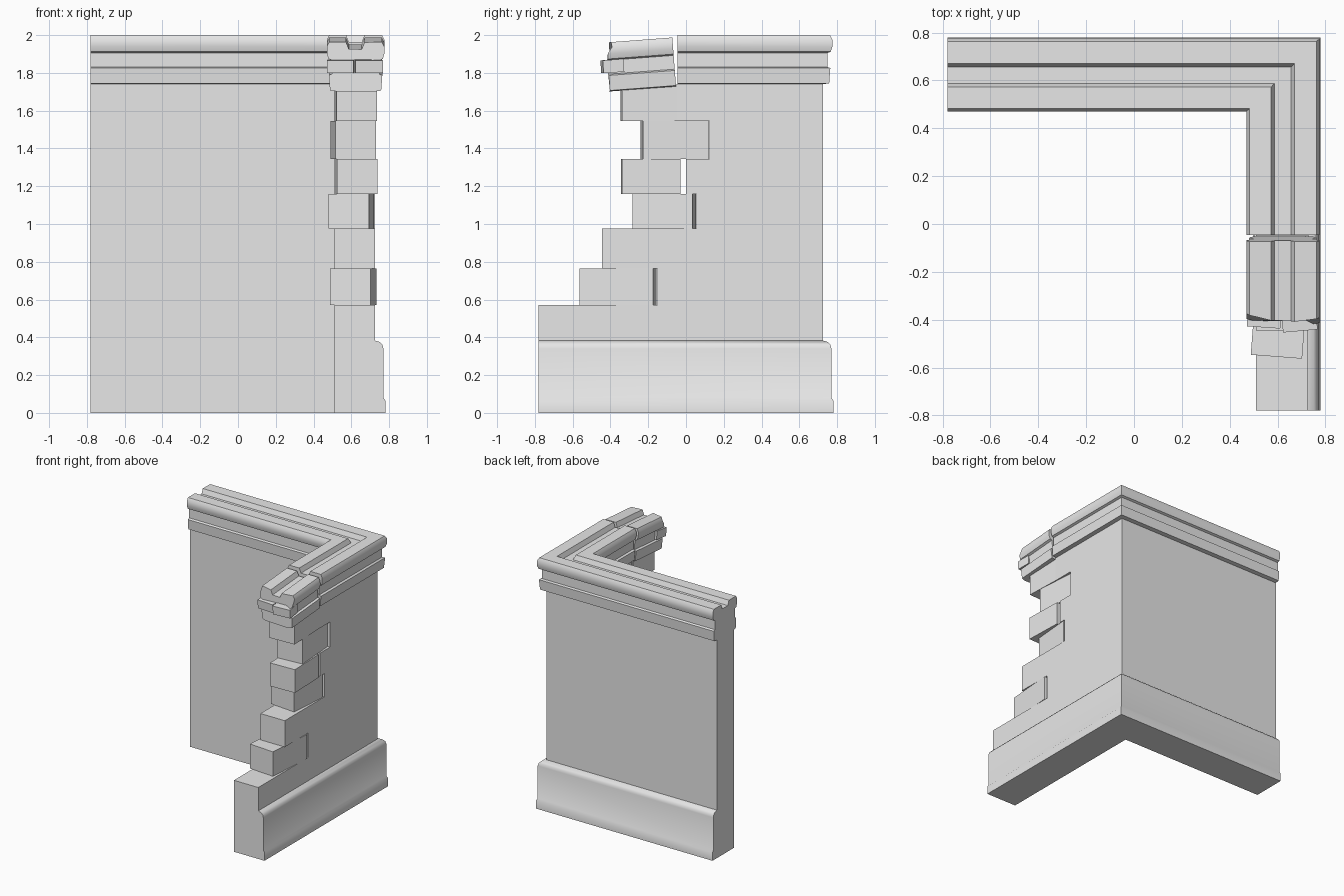
import bpy, bmesh
from math import radians
from mathutils import Matrix, Vector

if "Cube" in bpy.data.objects:
    bpy.data.objects.remove(bpy.data.objects["Cube"])

stone = bpy.data.materials.new("grey stone")
stone.diffuse_color = (0.8, 0.8, 0.8, 1)
stone.use_nodes = True
stone.node_tree.nodes["Principled BSDF"].inputs["Base Color"].default_value = (0.8, 0.8, 0.8, 1)


def add_object(name, bm):
    bmesh.ops.recalc_face_normals(bm, faces=bm.faces)
    mesh = bpy.data.meshes.new(name)
    bm.to_mesh(mesh)
    bm.free()
    mesh.materials.append(stone)
    obj = bpy.data.objects.new(name, mesh)
    bpy.context.collection.objects.link(obj)
    return obj


def loft(name, rings):
    """Skin a list of matching closed rings and cap both ends."""
    bm = bmesh.new()
    loops = [[bm.verts.new(p) for p in ring] for ring in rings]
    n = len(loops[0])
    for a, b in zip(loops, loops[1:]):
        for i in range(n):
            j = (i + 1) % n
            bm.faces.new((a[i], a[j], b[j], b[i]))
    bm.faces.new(loops[0])
    bm.faces.new(loops[-1])
    return add_object(name, bm)


def corner_sweep(name, profile, front):
    """Sweep a profile along the back wing, round the mitre, to the front."""
    return loft(name, [[(-0.78, d, z) for d, z in profile],
                       [(d, d, z) for d, z in profile],
                       [(d, front, z) for d, z in profile]])


def block(name, centre, size, turn=0, tilt=0):
    bm = bmesh.new()
    bmesh.ops.create_cube(bm, size=1)
    bm.transform(Matrix.Translation(centre) @ Matrix.Rotation(radians(turn), 4, "Z")
                 @ Matrix.Rotation(radians(tilt), 4, "X") @ Matrix.Diagonal((*size, 1)))
    return add_object(name, bm)


def smooth(obj):
    bpy.ops.object.select_all(action="DESELECT")
    obj.select_set(True)
    bpy.context.view_layer.objects.active = obj
    bpy.ops.object.shade_smooth_by_angle(angle=radians(35))


# Wall with rounded plinth on the outer side
wall_profile = [(0.51, 0), (0.78, 0), (0.78, 0.065), (0.77, 0.08), (0.77, 0.34),
                (0.765, 0.36), (0.752, 0.375), (0.725, 0.383), (0.725, 1.74), (0.51, 1.74)]
wall = corner_sweep("wall", wall_profile, -0.78)

# Stepped break at the front of the right-hand wing: (edge y, course top z)
courses = [(-0.15, 0.765), (-0.445, 0.975), (0.055, 1.16), (0, 1.345),
           (0.125, 1.545), (-0.05, 1.9)]
outline, low = [(-1, 0.57)], 0.57
for edge, high in courses:
    outline += [(edge, low), (edge, high)]
    low = high
outline.append((-1, low))
cutter = loft("break_cutter", [[(x, y, z) for y, z in outline] for x in (0.4, 0.9)])
cutter.hide_render = True
cut = wall.modifiers.new("break", "BOOLEAN")
cut.operation, cut.solver, cut.object = "DIFFERENCE", "EXACT", cutter
bpy.context.view_layer.objects.active = wall
bpy.ops.object.modifier_apply(modifier="break")
bpy.data.objects.remove(cutter)
smooth(wall)

# Loose bricks: centre x, front y, back y, bottom z, top z, turn
bricks = [(0.61, -0.555, -0.165, 0.57, 0.765, -4.4),
          (0.6, -0.275, 0.045, 0.975, 1.16, -5),
          (0.627, -0.342, -0.033, 1.16, 1.345, 1.8),
          (0.61, -0.235, 0.115, 1.345, 1.545, 4),
          (0.623, -0.342, -0.055, 1.545, 1.73, 2)]
for i, (x, y0, y1, z0, z1, turn) in enumerate(bricks):
    block(f"loose_brick_{i + 1}", (x, (y0 + y1) / 2, (z0 + z1) / 2),
          (0.215, y1 - y0, z1 - z0), turn)

# Cornice: grooved top, recessed middle band, lower band with sloped underside
outer = [(0.725, 1.74), (0.758, 1.745), (0.764, 1.825), (0.748, 1.832), (0.748, 1.905),
         (0.766, 1.912), (0.775, 1.94), (0.775, 1.975), (0.762, 2)]
groove = [(0.67, 2), (0.655, 1.963), (0.587, 1.963), (0.572, 2)]
inner = [(1.245 - d, z) for d, z in reversed(outer)]
cornice_profile = outer + groove + inner
smooth(corner_sweep("cornice", cornice_profile, -0.045))

# Broken cornice piece, sagging towards the front with a ragged end
sag = (Matrix.Translation((0, -0.053, 1.728)) @ Matrix.Rotation(radians(4.3), 4, "X")
       @ Matrix.Translation((0, 0, -1.74)))


def ragged(d, z):
    return -0.335 - 0.1 * (d - 0.5) * (0.8 - d) / 0.1 - (0.025 if z < 1.95 else 0)


smooth(loft("broken_cornice",
            [[sag @ Vector((d, 0, z)) for d, z in cornice_profile],
             [sag @ Vector((d, ragged(d, z) + 0.02, z)) for d, z in cornice_profile]]))

# Two stones sticking out of the broken end
block("left_stone", (0.69, -0.39, 1.836), (0.145, 0.11, 0.068), 5, 4)
block("right_stone", (0.545, -0.375, 1.836), (0.14, 0.11, 0.068), -4, 4)
